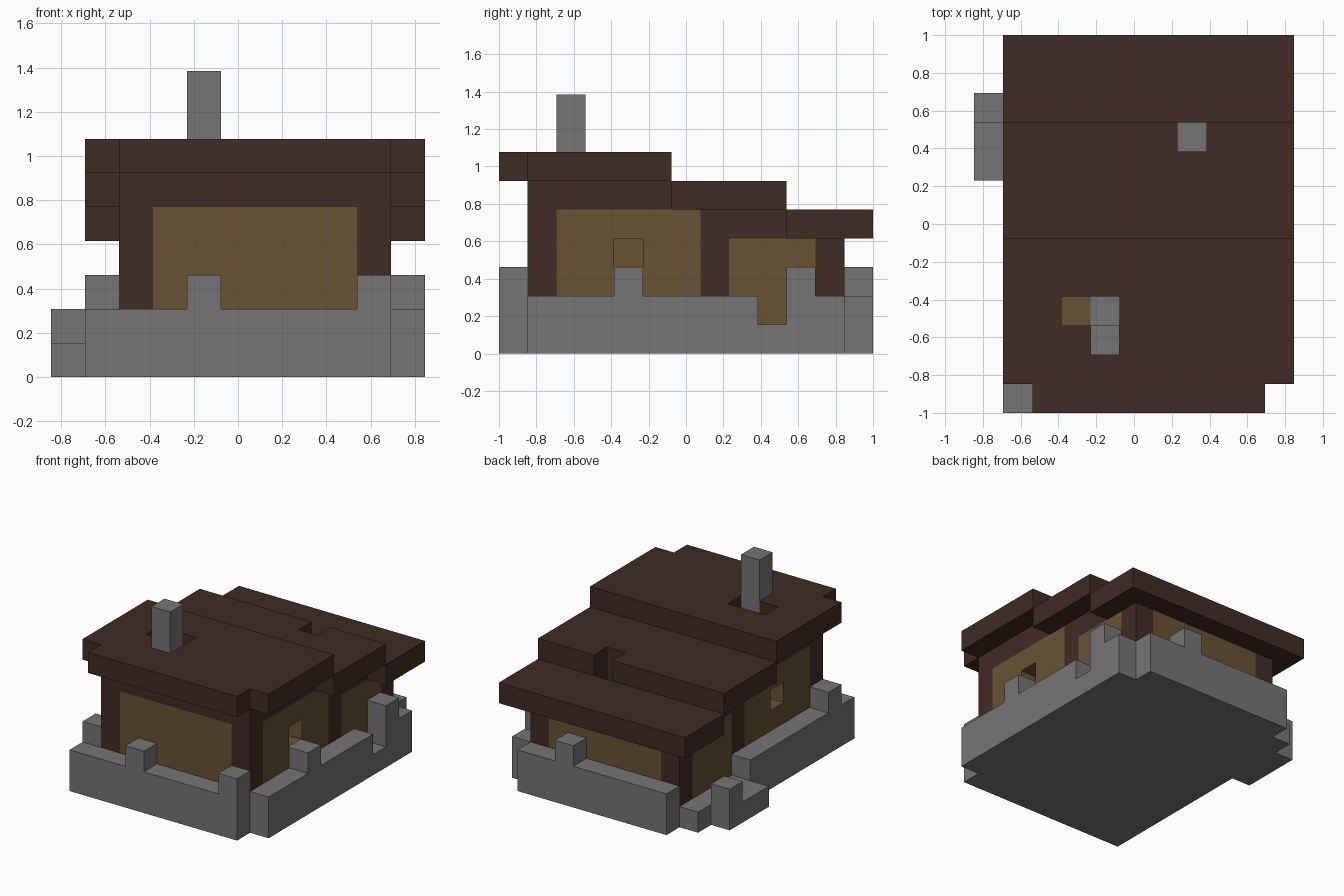
import bpy
import bmesh
from mathutils import Vector

if "Cube" in bpy.data.objects:
    bpy.data.objects.remove(bpy.data.objects["Cube"], do_unlink=True)

UNIT = 2 / 13                       # edge of one building block
ORIGIN = Vector((-5.5, -6.5, 0))    # grid corner, in blocks


def material(name, rgb):
    mat = bpy.data.materials.new(name)
    mat.use_nodes = True
    mat.diffuse_color = (*rgb, 1)
    bsdf = mat.node_tree.nodes["Principled BSDF"]
    bsdf.inputs["Base Color"].default_value = (*rgb, 1)
    bsdf.inputs["Roughness"].default_value = 0.9
    return mat


stone = material("grey stone", (0.178, 0.178, 0.178))
timber = material("dark timber", (0.052, 0.025, 0.017))
plank = material("tan plank", (0.138, 0.084, 0.034))

cells = {}       # block position -> part name
part_mats = {}   # part name -> material


def span(v):
    """A single index or an inclusive (first, last) range."""
    return range(v[0], v[1] + 1) if isinstance(v, tuple) else range(v, v + 1)


def fill(part, mat, x, y, z):
    part_mats[part] = mat
    for i in span(x):
        for j in span(y):
            for k in span(z):
                cells[i, j, k] = part


def carve(x, y, z):
    for i in span(x):
        for j in span(y):
            for k in span(z):
                cells.pop((i, j, k), None)


# Stone foundation: slab, perimeter wall and uneven posts
def foundation(x, y, z):
    fill("foundation", stone, x, y, z)


foundation((1, 10), (1, 11), 0)
foundation((1, 9), 0, (0, 1))
foundation((2, 9), 12, (0, 1))
foundation(1, (1, 7), 1)
foundation(10, (1, 11), 1)
for post in ((4, 0), (9, 0), (1, 1), (10, 4), (10, 10), (7, 12)):
    foundation(*post, (0, 2))
carve(10, 9, 1)

# Side step
fill("side_step", stone, 0, (8, 10), 0)
fill("side_step", stone, 0, 10, 1)

# Plank walls, tall at the front and low at the back
fill("walls", plank, (2, 9), (1, 6), (1, 4))
fill("walls", plank, (2, 9), (7, 11), (1, 3))

# Timber frame: beams below the roofs and upright posts
fill("timber_frame", timber, (2, 9), (1, 5), 5)
fill("timber_frame", timber, (2, 9), (7, 9), 4)
for i in (2, 9):
    for j, top in ((1, 4), (7, 4), (11, 3)):
        fill("timber_frame", timber, i, j, (1, top))

# Three stepped roof slabs
fill("front_roof", timber, (1, 10), (1, 5), 6)
fill("front_roof", timber, (2, 9), 0, 6)
fill("middle_roof", timber, (1, 10), (6, 9), 5)
fill("back_roof", timber, (1, 10), (10, 12), 4)

# Roof openings and side windows
carve((3, 4), 3, (2, 6))
carve(7, 9, (1, 5))
for i in (2, 9):
    carve(i, 4, 3)

# Chimney with its hearth
fill("chimney", stone, 4, 2, (1, 8))
fill("chimney", stone, 4, 3, 1)


def build(part):
    """Make one object from the exposed sides of a part's blocks."""
    bm = bmesh.new()
    for cell in [c for c, p in cells.items() if p == part]:
        centre = Vector(cell) + Vector((0.5, 0.5, 0.5)) + ORIGIN
        for axis in range(3):
            for sign in (-1, 1):
                n = Vector((0, 0, 0))
                n[axis] = sign
                if tuple(int(a + b) for a, b in zip(cell, n)) in cells:
                    continue
                u = Vector((0, 0, 0))
                u[(axis + 1) % 3] = 0.5
                v = n.cross(u)
                mid = centre + n * 0.5
                corners = (mid - u - v, mid + u - v, mid + u + v, mid - u + v)
                bm.faces.new([bm.verts.new(c * UNIT) for c in corners])
    bmesh.ops.remove_doubles(bm, verts=bm.verts, dist=0.001)
    bmesh.ops.dissolve_limit(bm, angle_limit=0.01, verts=bm.verts, edges=bm.edges)
    mesh = bpy.data.meshes.new(part)
    bm.to_mesh(mesh)
    bm.free()
    mesh.materials.append(part_mats[part])
    bpy.context.collection.objects.link(bpy.data.objects.new(part, mesh))


for part in part_mats:
    build(part)
